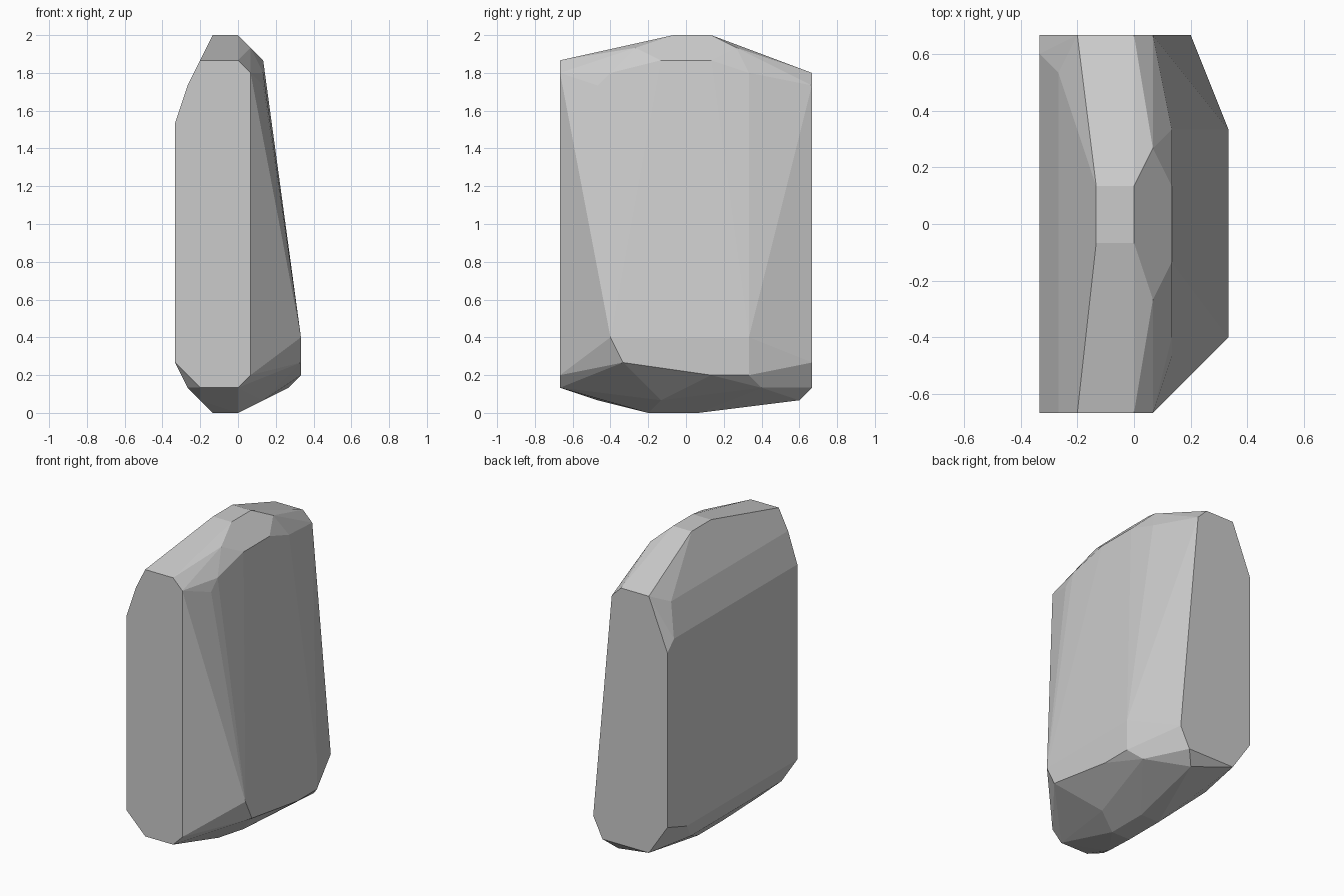
import bpy, bmesh
from math import radians

if "Cube" in bpy.data.objects:
    bpy.data.objects.remove(bpy.data.objects["Cube"])

U = 1 / 15  # modelling grid step


def profile(y, points):
    """Flat x-z outline placed at depth y."""
    return [(x, y, z) for x, z in points]


def ridge(x, points):
    """y-z outline placed at side offset x."""
    return [(x, y, z) for y, z in points]


def plate(z, x0, x1, y0, y1):
    """Level rectangle at height z."""
    return [(x, y, z) for x in (x0, x1) for y in (y0, y1)]


def faceted_hull(name, points):
    bm = bmesh.new()
    for p in points:
        bm.verts.new([c * U for c in p])
    hull = bmesh.ops.convex_hull(bm, input=bm.verts[:])
    loose = [v for v in bm.verts if not v.link_faces]
    bmesh.ops.delete(bm, geom=loose, context='VERTS')
    bmesh.ops.dissolve_limit(bm, angle_limit=radians(0.5),
                             verts=bm.verts[:], edges=bm.edges[:])
    bmesh.ops.recalc_face_normals(bm, faces=bm.faces[:])
    mesh = bpy.data.meshes.new(name)
    bm.to_mesh(mesh)
    bm.free()
    obj = bpy.data.objects.new(name, mesh)
    bpy.context.collection.objects.link(obj)
    return obj


# Flat front and back ends
front = profile(-10, [(-5, 4), (-3, 2), (0, 2), (1, 3), (1, 27),
                      (0, 28), (-3, 28), (-4, 26), (-5, 23)])
back = profile(10, [(3, 4), (2, 2), (-3, 2), (-5, 5), (-5, 22),
                    (-3, 27), (0, 27), (1, 26)])

# Chamfered left flank
left = (ridge(-5, [(9, 23), (7, 4)])
        + ridge(-4, [(8, 26), (5, 2), (-9, 2)]))

# Bulging right flank
right = (ridge(5, [(-6, 6), (-5, 4), (2, 3), (5, 3), (5, 6)])
         + ridge(4, [(6, 2)])
         + ridge(2, [(-7, 26), (-6, 27), (-2, 28), (2, 28), (5, 27), (-2, 1)]))

# Crown and base facets
crown = plate(30, -2, 0, -1, 2) + ridge(1, [(-4, 29), (4, 29)])
base = plate(0, -2, 0, -3, 1) + [(1, 9, 1), (-3, -7, 1)]

faceted_hull("standing_stone", front + back + left + right + crown + base)
